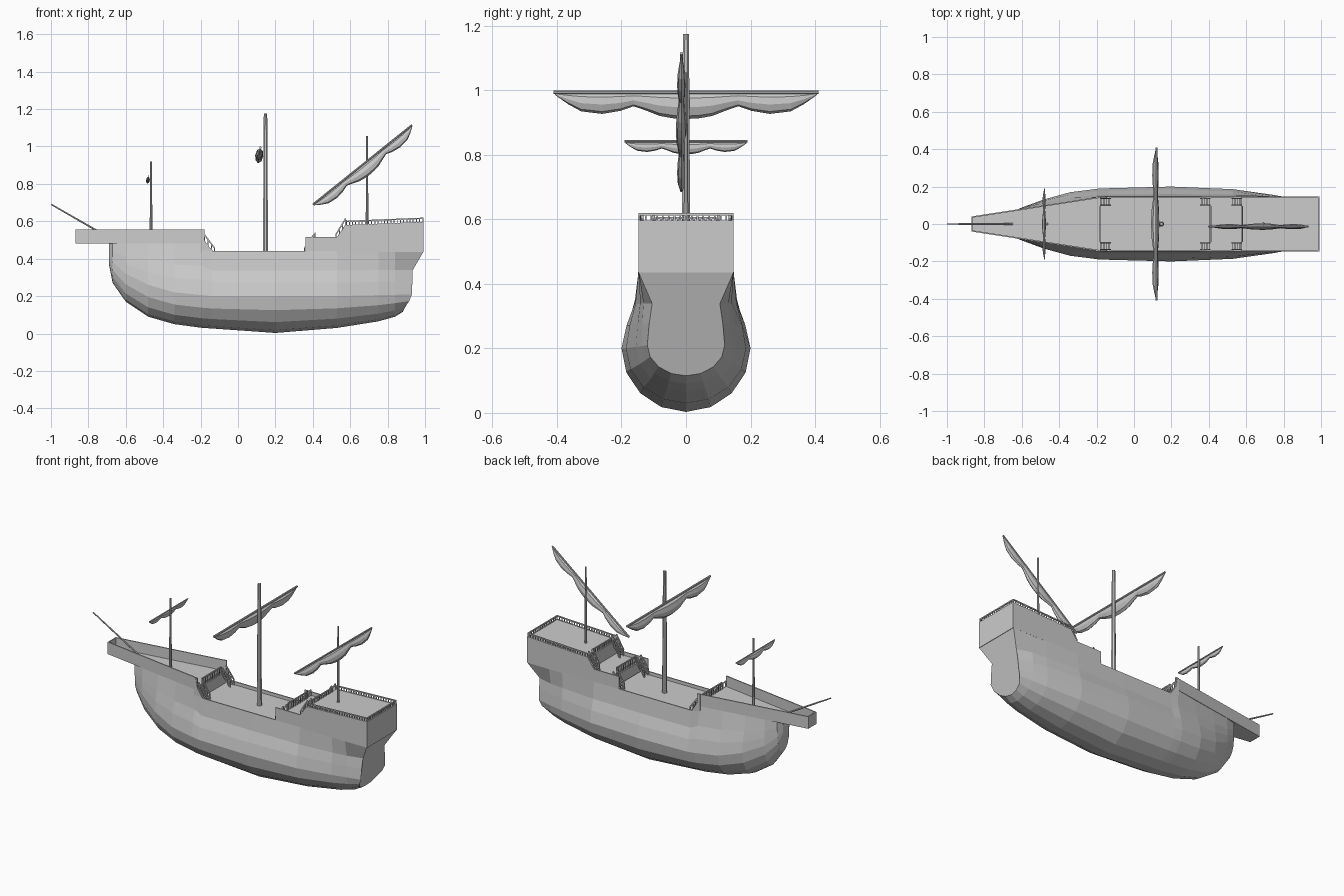
import bpy, bmesh, math
from mathutils import Vector, Matrix

if "Cube" in bpy.data.objects:
    bpy.data.objects.remove(bpy.data.objects["Cube"])


def finish(name, bm):
    bmesh.ops.recalc_face_normals(bm, faces=bm.faces)
    me = bpy.data.meshes.new(name)
    bm.to_mesh(me)
    bm.free()
    ob = bpy.data.objects.new(name, me)
    bpy.context.collection.objects.link(ob)
    return ob


def prism(name, pts, lo, hi, plane="xz"):
    """Extrude a 2D outline along the remaining axis."""
    bm = bmesh.new()
    put = (lambda p, t: (p[0], t, p[1])) if plane == "xz" else (lambda p, t: (p[0], p[1], t))
    a = [bm.verts.new(put(p, lo)) for p in pts]
    b = [bm.verts.new(put(p, hi)) for p in pts]
    n = len(pts)
    bm.faces.new(a)
    bm.faces.new(b)
    for i in range(n):
        bm.faces.new((a[i], a[(i + 1) % n], b[(i + 1) % n], b[i]))
    return finish(name, bm)


def box(name, x0, x1, y0, y1, z0, z1):
    return prism(name, [(x0, z0), (x1, z0), (x1, z1), (x0, z1)], y0, y1)


def beam(bm, p, q, w, w2=None, sides=4):
    """Straight bar between two points."""
    p, q = Vector(p), Vector(q)
    d = q - p
    rot = d.to_track_quat('Z', 'Y').to_matrix().to_4x4() @ Matrix.Rotation(math.pi / sides, 4, 'Z')
    bmesh.ops.create_cone(bm, cap_ends=True, segments=sides, radius1=w,
                          radius2=w if w2 is None else w2, depth=d.length,
                          matrix=Matrix.Translation((p + q) / 2) @ rot)


def spar(name, p, q, r, r2):
    bm = bmesh.new()
    beam(bm, p, q, r, r2, 8)
    return finish(name, bm)


def rail(bm, p, q, h, n):
    """Balusters with a bar on top."""
    p, q, up = Vector(p), Vector(q), Vector((0, 0, h))
    for i in range(n + 1):
        b = p.lerp(q, i / n)
        beam(bm, b, b + up, 0.0035)
    beam(bm, p + up, q + up, 0.005)


def loft(name, rings, closed):
    bm = bmesh.new()
    rows = [[bm.verts.new(p) for p in r] for r in rings]
    n = len(rows[0])
    for a, b in zip(rows, rows[1:]):
        for i in range(n if closed else n - 1):
            j = (i + 1) % n
            bm.faces.new((a[i], a[j], b[j], b[i]))
    bm.faces.new(rows[0])
    bm.faces.new(rows[-1])
    return finish(name, bm)


# Hull: x, keel z, widest z, widest half-width, shoulder half-width, top half-width, top z
stations = [
    (-0.69, .37, .42, .030, .032, .035, .48),
    (-0.67, .27, .38, .058, .060, .060, .48),
    (-0.60, .17, .32, .088, .085, .080, .48),
    (-0.48, .09, .26, .132, .115, .098, .48),
    (-0.34, .05, .22, .170, .140, .119, .48),
    (-0.19, .03, .205, .189, .155, .144, .48),
    (-0.14, .027, .20, .191, .157, .147, .44),
    (0.20, .003, .20, .200, .160, .147, .44),
    (0.53, .03, .20, .186, .157, .147, .44),
    (0.75, .065, .205, .155, .142, .147, .44),
    (0.84, .09, .207, .138, .132, .147, .44),
    (0.93, .115, .21, .120, .105, .147, .435),
]


def section(s):
    x, zk, zb, B, M, T, zt = s
    half = []
    for k in range(5):
        a = math.pi / 8 * k
        half.append((B * math.sin(a), zb - (zb - zk) * math.cos(a)))
    half += [(B + .4 * (M - B), zb + .3 * (zt - zb)), (M, zb + .57 * (zt - zb)), (T, zt)]
    # the transom leans aft, then flares out under the stern castle
    lean = [-.05, -.045, -.035, -.015, 0, .002, .004, .06] if x > .9 else [0] * 8
    side = [(x + l, y, z) for l, (y, z) in zip(lean, half)]
    return [(a, -b, c) for a, b, c in reversed(side)] + side[1:]


loft("hull", [section(s) for s in stations], False)

# Decks
box("main_deck", -.19, .42, -.146, .146, .41, .42)
box("quarter_deck", .405, .985, -.142, .142, .43, .495)
prism("poop_deck", [(.575, .49), (.985, .49), (.985, .595), (.575, .578)], -.142, .142)
fore = [(-.87, -.04), (-.178, -.147), (-.178, .147), (-.87, .04)]
prism("forecastle_deck", fore, .48, .49, "xy")
box("forecastle_bulkhead", -.19, -.178, -.143, .143, .41, .49)

# Bulwarks on both sides
castle = [(.36, .435), (.36, .517), (.53, .517), (.575, .58), (.993, .597), (.993, .435)]
for s, side in ((-1, "right"), (1, "left")):
    box("main_bulwark_" + side, -.145, .365, s * .140, s * .147, .41, .44)
    prism("stern_bulwark_" + side, castle, s * .140, s * .147)
    prism("fore_bulwark_" + side, [(-.87, s * .04), (-.178, s * .147), (-.178, s * .140),
                                   (-.87, s * .033)], .48, .555, "xy")
    prism("fore_bulwark_tail_" + side, [(-.20, .43), (-.20, .555), (-.19, .555), (-.18, .50),
                                        (-.14, .435)], s * .140, s * .147)
box("stern_plate", .985, .993, -.147, .147, .435, .597)
box("bow_plate", -.87, -.863, -.04, .04, .48, .555)

# Railings
bm = bmesh.new()
for y in (-.143, .143):
    rail(bm, (.578, y, .578), (.988, y, .595), .021, 24)
rail(bm, (.988, -.143, .595), (.988, .143, .595), .021, 16)
rail(bm, (.58, -.095, .578), (.58, .095, .578), .026, 11)
rail(bm, (.412, -.095, .495), (.412, .095, .495), .042, 11)
rail(bm, (-.182, -.095, .49), (-.182, .095, .49), .042, 11)
finish("railings", bm)

# Stairs with handrails, a pair for each deck change
bm = bmesh.new()
for x0, z0, x1, z1 in ((-.178, .49, -.125, .42), (.407, .495, .355, .42), (.575, .578, .525, .495)):
    for s in (-1, 1):
        for y in (s * .100, s * .136):
            beam(bm, (x0, y, z0), (x1, y, z1), .005)
            rail(bm, (x0, y, z0), (x1, y, z1), .036, 3)
        for k in range(1, 6):
            t = k / 6
            x, z = x0 + (x1 - x0) * t, z0 + (z1 - z0) * t
            bmesh.ops.create_cube(bm, size=1, matrix=Matrix.Translation((x, s * .118, z))
                                  @ Matrix.Diagonal((.012, .036, .004, 1)))
finish("stairs", bm)

# Masts and bowsprit
spar("main_mast", (.147, 0, .42), (.147, 0, 1.175), .015, .010)
spar("fore_mast", (-.465, 0, .49), (-.465, 0, .92), .008, .006)
spar("mizzen_mast", (.69, 0, .58), (.69, 0, 1.055), .008, .005)
spar("bowsprit", (-.65, 0, .49), (-.998, 0, .69), .006, .004)

# Furled sails: depth of the three bunches from the centre outwards
bunch = [(0, 1), (.1, .97), (.2, .88), (.31, .66), (.40, .50), (.50, .68), (.64, .80),
         (.80, .70), (.90, .42), (1, .06)]


def furled(name, centre, axis, drop, half, depth):
    c, a, d = Vector(centre), Vector(axis).normalized(), Vector(drop).normalized()
    side = a.cross(d)
    spar(name + "_yard", c - a * half, c + a * half, .0055 * half / .41 + .001, .0055 * half / .41 + .001)
    rings = []
    for t, f in [(-t, f) for t, f in reversed(bunch[1:])] + bunch:
        r = f * depth / 2
        m = c + a * (t * half * .99) + d * (r + .004)
        rings.append([m + d * (r * math.cos(k * math.pi / 4)) +
                      side * (.55 * r * math.sin(k * math.pi / 4)) for k in range(8)])
    loft(name + "_sail", rings, True)


furled("main", (.120, 0, .994), (0, 1, 0), (-.15, 0, -1), .41, .080)
furled("fore", (-.478, 0, .842), (0, 1, 0), (-.15, 0, -1), .19, .037)
furled("mizzen", (.665, -.014, .902), (.53, 0, .425), (.425, 0, -.53), .34, .062)
